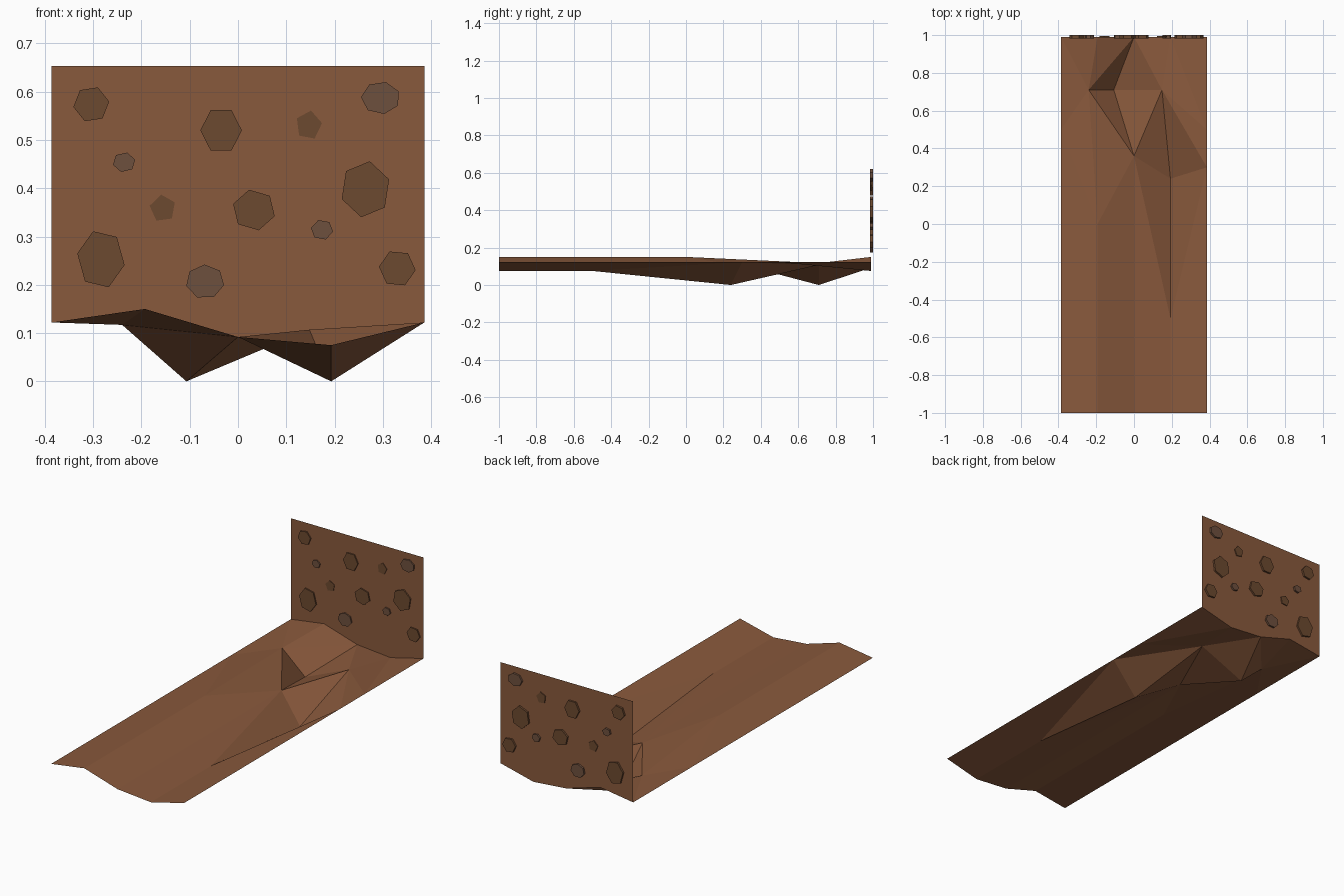
import bpy
from math import cos, sin, tau

if "Cube" in bpy.data.objects:
    bpy.data.objects.remove(bpy.data.objects["Cube"])


def material(name, rgb):
    m = bpy.data.materials.new(name)
    m.diffuse_color = (*rgb, 1)
    m.use_nodes = True
    m.node_tree.nodes["Principled BSDF"].inputs["Base Color"].default_value = m.diffuse_color
    return m


def mesh_object(name, verts, faces, mat):
    me = bpy.data.meshes.new(name)
    me.from_pydata(verts, [], faces)
    me.materials.append(mat)
    me.update()
    ob = bpy.data.objects.new(name, me)
    bpy.context.collection.objects.link(ob)
    return ob


earth = material("earth", (0.25, 0.10, 0.045))
brown_stone = material("brown_stone", (0.15, 0.067, 0.029))
grey_stone = material("grey_stone", (0.155, 0.08, 0.048))

# Rutted ground: a 5 x 5 grid following one cross-section, with two pits pushed down
BACK = 0.99
xs = (-0.386, -0.193, 0, 0.193, 0.386)
zs = (0.122, 0.15, 0.092, 0.075, 0.122)
rows = (-1, -0.5, 0, 0.5, BACK)
grid = {(c, r): (xs[c], rows[r], zs[c]) for c in range(5) for r in range(5)}
grid.update({
    (2, 2): (0, 0.36, 0.092),
    (3, 2): (0.193, 0.24, 0),
    (4, 2): (0.386, 0.3, 0.122),
    (1, 3): (-0.24, 0.71, 0.117),
    (2, 3): (-0.107, 0.71, 0),
    (3, 3): (0.148, 0.71, 0.107),
})
keys = list(grid)
flipped = {(2, 2), (1, 3), (3, 1)}
tris = []
for c in range(4):
    for r in range(4):
        a, b, d, e = [keys.index(k) for k in
                      ((c, r), (c + 1, r), (c + 1, r + 1), (c, r + 1))]
        tris += [(a, b, d), (a, d, e)] if (c, r) in flipped else [(a, b, e), (b, d, e)]
mesh_object("ground", list(grid.values()), tris, earth)

# Upright earth wall standing on the ground's back edge
wall = [(x, BACK, z) for x, z in zip(xs, zs)]
wall += [(xs[-1], BACK, 0.653), (xs[0], BACK, 0.653)]
mesh_object("earth_wall", wall, [range(7)], earth)


# Flat stones embedded through the wall
def stone(i, x, z, rx, rz, sides, turn, mat, front=0.983, back=1.0):
    ring = [(cos(tau * k / sides + turn), sin(tau * k / sides + turn)) for k in range(sides)]
    us, vs = zip(*ring)

    def fit(t, values, mid, half):
        lo, hi = min(values), max(values)
        return mid + half * (2 * (t - lo) / (hi - lo) - 1)

    flat = [(fit(u, us, x, rx), fit(v, vs, z, rz)) for u, v in ring]
    verts = [(px, y, pz) for y in (front, back) for px, pz in flat]
    n = sides
    faces = [tuple(range(n)), tuple(reversed(range(n, 2 * n)))]
    faces += [(k, k + n, (k + 1) % n + n, (k + 1) % n) for k in range(n)]
    mesh_object(f"stone_{i}", verts, faces, mat)


brown = [
    (-0.304, 0.574, 0.037, 0.035, 6, 1.2),
    (-0.284, 0.253, 0.049, 0.058, 6, 1.9),
    (-0.035, 0.520, 0.043, 0.042, 6, 0.0),
    (0.033, 0.355, 0.043, 0.042, 6, 0.75),
    (0.264, 0.398, 0.049, 0.058, 6, 1.4),
    (0.330, 0.234, 0.038, 0.035, 6, 2.0),
]
grey = [
    (-0.236, 0.454, 0.023, 0.020, 6, 1.3),
    (-0.068, 0.208, 0.039, 0.034, 7, 1.6),
    (0.294, 0.587, 0.039, 0.033, 7, 1.3),
    (0.174, 0.314, 0.023, 0.020, 6, 1.9),
]
shallow = [
    (-0.157, 0.360, 0.026, 0.027, 5, 1.7),
    (0.148, 0.532, 0.026, 0.029, 5, 1.4),
]
for i, s in enumerate(brown):
    stone(i, *s, brown_stone)
for i, s in enumerate(grey, 6):
    stone(i, *s, grey_stone)
for i, s in enumerate(shallow, 10):
    stone(i, *s, brown_stone, 0.987, 0.995)
